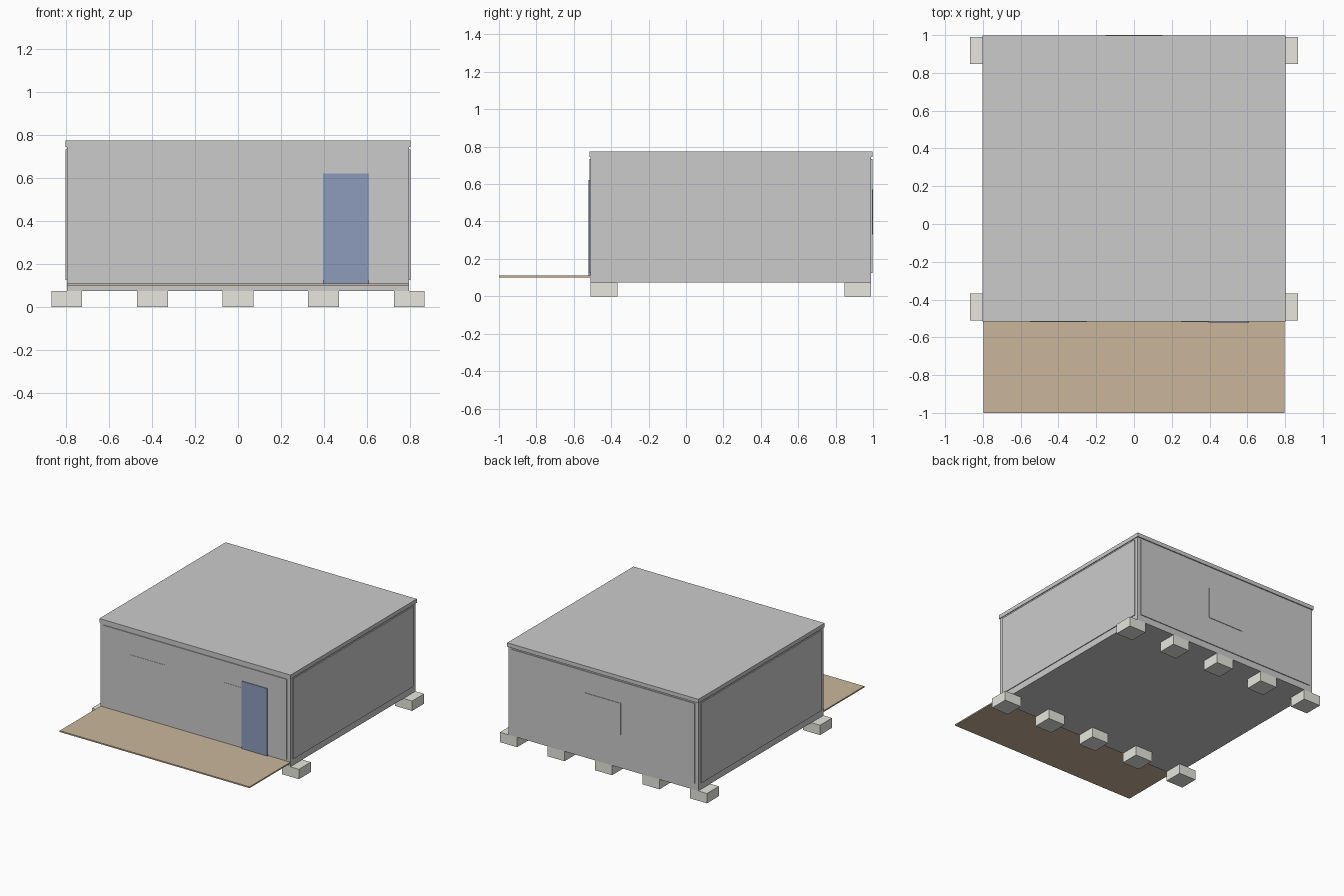
import bpy

if "Cube" in bpy.data.objects:
    bpy.data.objects.remove(bpy.data.objects["Cube"])


def material(name, rgb):
    m = bpy.data.materials.new(name)
    m.diffuse_color = (*rgb, 1)
    m.use_nodes = True
    m.node_tree.nodes["Principled BSDF"].inputs["Base Color"].default_value = m.diffuse_color
    return m


def box(name, x, y, z, mat=None):
    """Box from (min, max) ranges on each axis."""
    bpy.ops.mesh.primitive_cube_add(size=1, location=[sum(r) / 2 for r in (x, y, z)])
    ob = bpy.context.object
    ob.name = name
    ob.scale = [r[1] - r[0] for r in (x, y, z)]
    bpy.ops.object.transform_apply(location=False, rotation=False, scale=True)
    if mat:
        ob.data.materials.append(mat)
    return ob


concrete = material("concrete", (0.8, 0.8, 0.74))
wood = material("wood", (0.59, 0.47, 0.33))
blue = material("door_blue", (0.27, 0.33, 0.5))

# Cabin frame and overhanging roof
box("cabin_frame", (-0.797, 0.797), (-0.51, 0.99), (0.075, 0.745))
box("roof", (-0.803, 0.803), (-0.516, 0.998), (0.745, 0.775))

# Raised wall panels on all four sides
PANEL_Z = (0.125, 0.733)
box("front_wall_panel", (-0.77, 0.77), (-0.516, -0.51), PANEL_Z)
box("back_wall_panel", (-0.77, 0.77), (0.99, 0.996), PANEL_Z)
for name, s in (("left", -1), ("right", 1)):
    box(name + "_wall_panel", sorted((s * 0.797, s * 0.803)), (-0.48, 0.96), PANEL_Z)

# Thin windows and the door
WINDOW_Z = (0.33, 0.57)
box("back_window", (-0.15, 0.15), (0.996, 1.0), WINDOW_Z)
for name, cx in (("left", -0.4), ("right", 0.4)):
    box(name + "_front_window", (cx - 0.15, cx + 0.15), (-0.518, -0.516), WINDOW_Z)
box("door", (0.395, 0.61), (-0.521, -0.51), (0.108, 0.622), blue)

# Front deck
box("deck", (-0.797, 0.797), (-1.0, -0.51), (0.1, 0.11), wood)

# Two rows of foundation blocks
for row, y in (("front", (-0.51, -0.367)), ("back", (0.847, 0.99))):
    for i in range(5):
        cx = -0.797 + i * 0.3985
        box(f"{row}_block_{i + 1}", (cx - 0.072, cx + 0.072), y, (0, 0.075), concrete)
